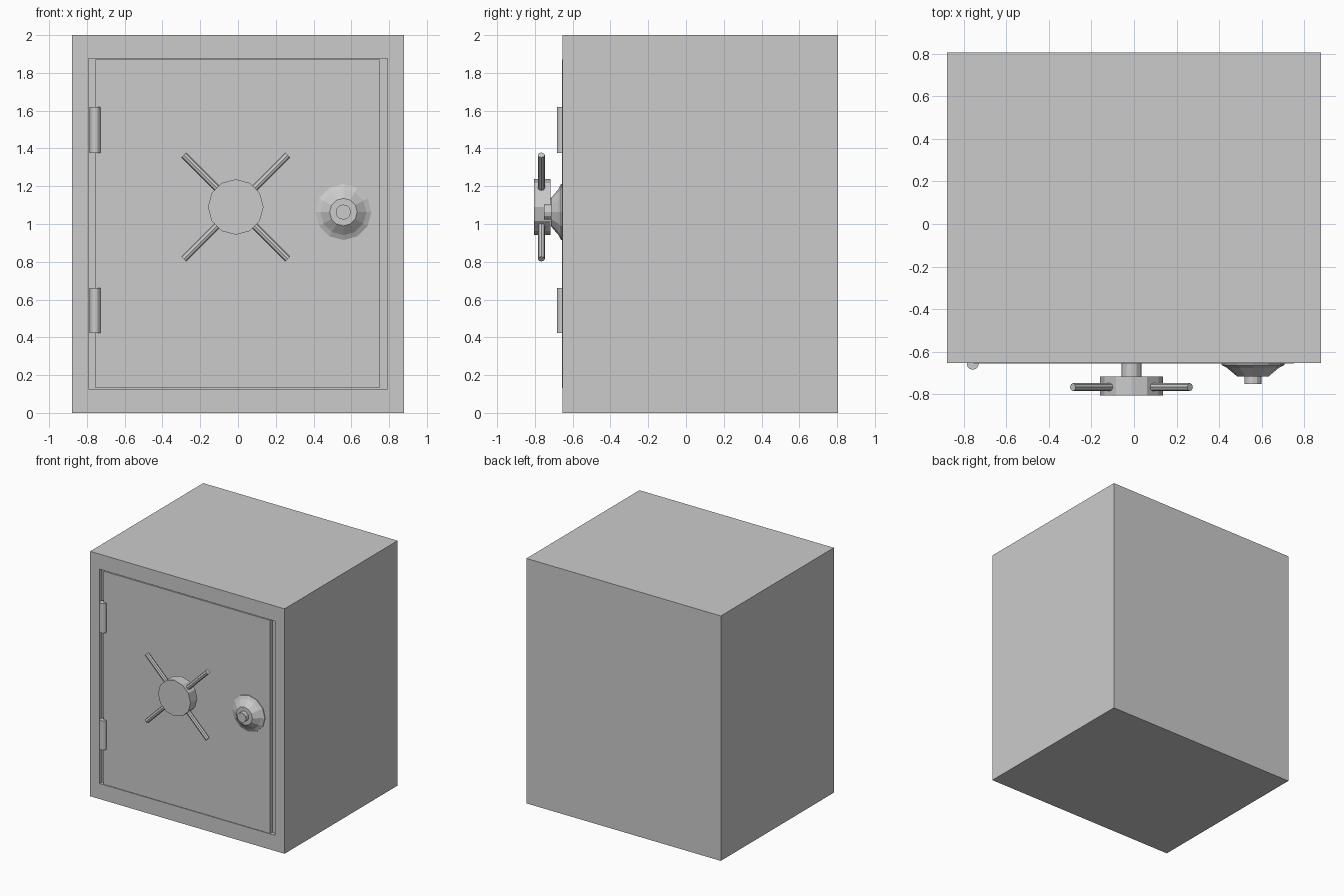
import bpy, bmesh, math
from mathutils import Matrix, Vector

if "Cube" in bpy.data.objects:
    bpy.data.objects.remove(bpy.data.objects["Cube"])

FRONT = -0.653


def make_object(name, bm):
    bmesh.ops.recalc_face_normals(bm, faces=bm.faces)
    mesh = bpy.data.meshes.new(name)
    bm.to_mesh(mesh)
    bm.free()
    obj = bpy.data.objects.new(name, mesh)
    bpy.context.collection.objects.link(obj)
    return obj


def box(name, lo, hi):
    lo, hi = Vector(lo), Vector(hi)
    bm = bmesh.new()
    bmesh.ops.create_cube(bm, size=1)
    bmesh.ops.scale(bm, vec=hi - lo, verts=bm.verts)
    bmesh.ops.translate(bm, vec=(lo + hi) / 2, verts=bm.verts)
    return make_object(name, bm)


def rod(name, start, end, radius, sides):
    start, end = Vector(start), Vector(end)
    axis = end - start
    bm = bmesh.new()
    bmesh.ops.create_cone(bm, cap_ends=True, segments=sides, radius1=radius,
                          radius2=radius, depth=axis.length)
    turn = axis.to_track_quat('Z', 'Y').to_matrix().to_4x4()
    bm.transform(Matrix.Translation((start + end) / 2) @ turn)
    return make_object(name, bm)


def lathe_front(name, x, z, profile, sides):
    """Turn (radius, y) points around an axis running along y."""
    bm = bmesh.new()
    rings = []
    for r, y in profile:
        angles = [2 * math.pi * i / sides for i in range(sides)]
        rings.append([bm.verts.new((x + r * math.sin(a), y, z + r * math.cos(a)))
                      for a in angles])
    for a, b in zip(rings, rings[1:]):
        for i in range(sides):
            j = (i + 1) % sides
            bm.faces.new((a[i], a[j], b[j], b[i]))
    bm.faces.new(rings[0])
    bm.faces.new(rings[-1])
    return make_object(name, bm)


# Cabinet with a shallow pocket in the front for the door
bm = bmesh.new()
bmesh.ops.create_cube(bm, size=1)
bmesh.ops.scale(bm, vec=(1.756, 0.805 - FRONT, 2), verts=bm.verts)
bmesh.ops.translate(bm, vec=(0, (0.805 + FRONT) / 2, 1), verts=bm.verts)
bm.faces.ensure_lookup_table()
front = min(bm.faces, key=lambda f: f.calc_center_median().y)
bmesh.ops.inset_region(bm, faces=[front], thickness=0.122)
for v in front.verts:
    v.co.z = 1.877 if v.co.z > 1 else 0.127
pocket = bmesh.ops.extrude_face_region(bm, geom=[front])
bmesh.ops.translate(bm, vec=(0, 0.03, 0),
                    verts=[g for g in pocket['geom'] if isinstance(g, bmesh.types.BMVert)])
bmesh.ops.delete(bm, geom=[f for f in bm.faces if f is front], context='FACES')
make_object("cabinet", bm)

# Door, with a thin gap around it
box("door", (-0.754, FRONT - 0.003, 0.132), (0.750, FRONT + 0.03, 1.872))

# Hinges
for name, z0, z1 in (("lower_hinge", 0.422, 0.661), ("upper_hinge", 1.377, 1.620)):
    rod(name, (-0.757, FRONT - 0.003, z0), (-0.757, FRONT - 0.003, z1), 0.028, 12)

# Handle wheel: shaft, hub and four spokes
hx, hz = -0.012, 1.09
lathe_front("handle_shaft", hx, hz, [(0.047, FRONT), (0.047, -0.72)], 12)
lathe_front("handle_hub", hx, hz, [(0.147, -0.717), (0.147, -0.805)], 12)
for i in range(4):
    a = math.pi / 4 + i * math.pi / 2
    dx, dz = math.cos(a), math.sin(a)
    rod(f"handle_spoke_{i + 1}", (hx + 0.12 * dx, -0.766, hz + 0.12 * dz),
        (hx + 0.389 * dx, -0.766, hz + 0.389 * dz), 0.0185, 8)

# Combination dial: rim, sloped body and knob
lathe_front("dial", 0.558, 1.063,
            [(0.148, FRONT), (0.148, -0.662), (0.122, -0.675), (0.073, -0.716),
             (0.040, -0.716), (0.040, -0.751)], 12)
